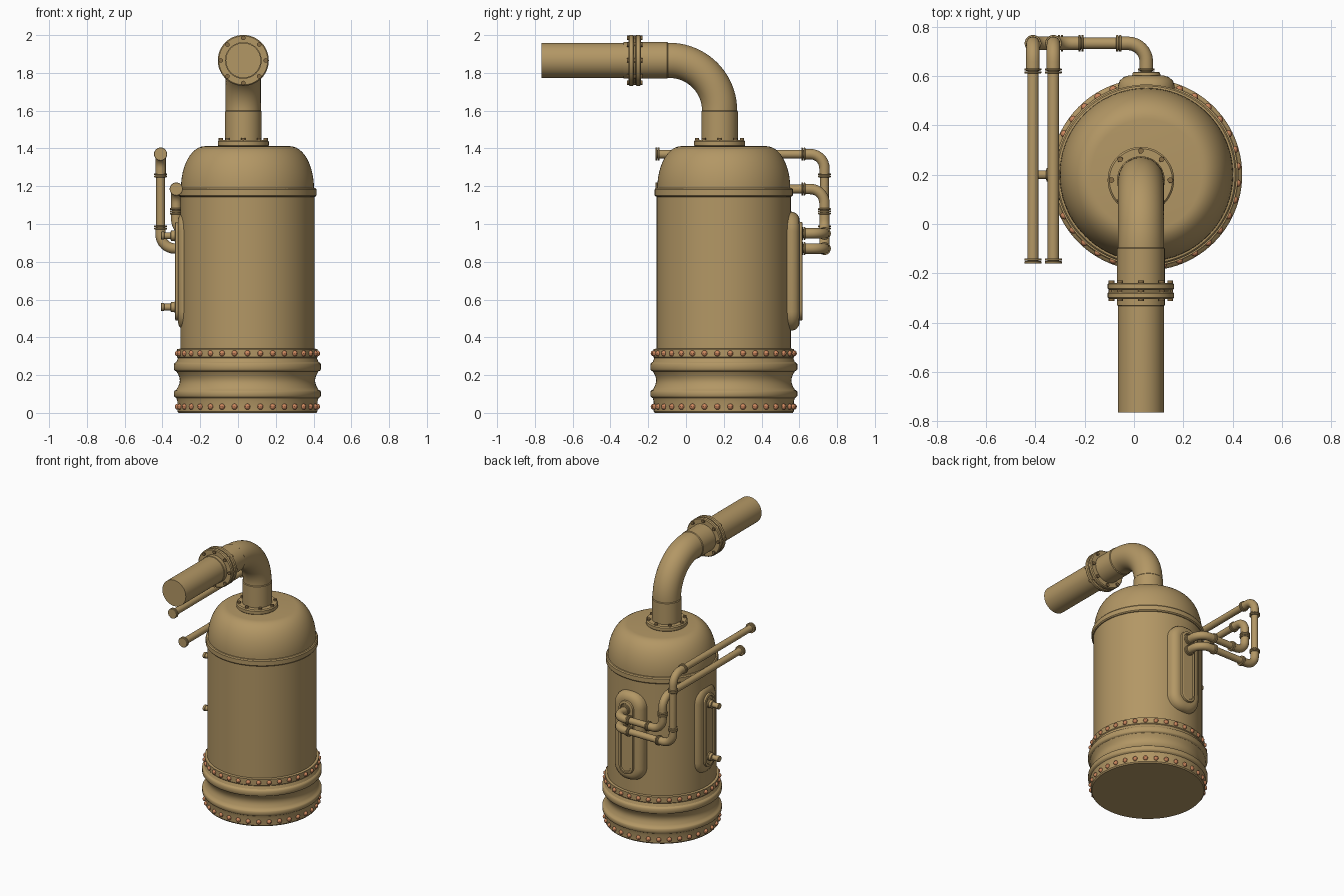
import bpy, bmesh
from math import pi, cos, sin
from mathutils import Vector, Matrix

if "Cube" in bpy.data.objects:
    bpy.data.objects.remove(bpy.data.objects["Cube"])

def material(name, color):
    m = bpy.data.materials.new(name)
    m.diffuse_color = color
    m.use_nodes = True
    m.node_tree.nodes["Principled BSDF"].inputs["Base Color"].default_value = m.diffuse_color
    return m

BRASS = material("brass", (0.45, 0.31, 0.13, 1))
COPPER = material("copper", (0.60, 0.24, 0.11, 1))
DARK = material("dark_bronze", (0.24, 0.15, 0.06, 1))
CX, CY = 0.05, 0.20            # tank axis
PX, PY, PZ = 0.028, 0.178, 1.866  # big pipe axis and height

def finish(name, bm, mat=BRASS):
    bmesh.ops.recalc_face_normals(bm, faces=bm.faces)
    me = bpy.data.meshes.new(name)
    bm.to_mesh(me)
    bm.free()
    ob = bpy.data.objects.new(name, me)
    bpy.context.collection.objects.link(ob)
    me.materials.append(mat)
    bpy.ops.object.select_all(action='DESELECT')
    ob.select_set(True)
    bpy.context.view_layer.objects.active = ob
    bpy.ops.object.shade_smooth_by_angle(angle=0.6)
    return ob

def lathe(name, profile, origin, axis=(0, 0, 1), n=32, mat=BRASS):
    """Revolve (radius, height) points around an axis and cap both ends."""
    bm = bmesh.new()
    mx = Matrix.Translation(origin) @ Vector((0, 0, 1)).rotation_difference(Vector(axis)).to_matrix().to_4x4()
    rings = [[bm.verts.new(mx @ Vector((r * cos(2*pi*i/n), r * sin(2*pi*i/n), h))) for i in range(n)]
             for r, h in profile]
    for a, b in zip(rings, rings[1:]):
        for i in range(n):
            bm.faces.new((a[i], a[(i+1) % n], b[(i+1) % n], b[i]))
    bm.faces.new(rings[0])
    bm.faces.new(rings[-1])
    return finish(name, bm, mat)

def disc(name, r, t, origin, axis=(0, 0, 1), n=32):
    b = t * 0.2
    return lathe(name, [(r-b, -t/2), (r, -t/2+b), (r, t/2-b), (r-b, t/2)], origin, axis, n)

def tube(name, pts, r, fillet, n=24, steps=8):
    """Sweep a round section along a path with filleted corners."""
    pts = [Vector(p) for p in pts]
    path = [pts[0]]
    for a, p, b in zip(pts, pts[1:], pts[2:]):
        u, v = (a-p).normalized(), (b-p).normalized()
        for i in range(steps + 1):
            t = pi/2 * i / steps
            path.append(p + u*fillet*(1-sin(t)) + v*fillet*(1-cos(t)))
    path.append(pts[-1])
    bm = bmesh.new()
    d = (path[1]-path[0]).normalized()
    side = d.orthogonal().normalized()
    rings = []
    for k, p in enumerate(path):
        nd = (path[min(k+1, len(path)-1)] - path[max(k-1, 0)]).normalized()
        side = d.rotation_difference(nd) @ side
        d = nd
        up = d.cross(side)
        rings.append([bm.verts.new(p + r*(side*cos(2*pi*i/n) + up*sin(2*pi*i/n))) for i in range(n)])
    for a, b in zip(rings, rings[1:]):
        for i in range(n):
            bm.faces.new((a[i], a[(i+1) % n], b[(i+1) % n], b[i]))
    bm.faces.new(rings[0])
    bm.faces.new(rings[-1])
    return finish(name, bm)

def panel(name, angle, shift):
    """Stepped, rounded plate on the tank side facing the given angle."""
    layers = [(.115, .315, .10, .27), (.115, .315, .10, .36), (.108, .308, .095, .382), (.09, .29, .08, .397),
              (.072, .272, .065, .402), (.058, .262, .057, .402), (.055, .26, .054, .414), (.05, .255, .049, .417),
              (.04, .245, .039, .417), (.036, .241, .035, .411)]
    bm = bmesh.new()
    rot = Matrix.Translation((CX, CY, .75)) @ Matrix.Rotation(angle, 4, 'Z')
    rings = []
    for hw, hh, c, depth in layers:
        ring = []
        for q, (sx, sz) in enumerate([(1, 1), (-1, 1), (-1, -1), (1, -1)]):
            for i in range(9):
                a = pi/2 * (q + i/8)
                ring.append(bm.verts.new(rot @ Vector((depth+shift, sx*(hw-c)+c*cos(a), sz*(hh-c)+c*sin(a)))))
        rings.append(ring)
    for a, b in zip(rings, rings[1:]):
        for i in range(len(a)):
            j = (i+1) % len(a)
            bm.faces.new((a[i], a[j], b[j], b[i]))
    bm.faces.new(rings[0])
    bm.faces.new(rings[-1])
    return finish(name, bm)

# Riveted base with two hoops and a waist
base = [(.365, 0), (.371, .008), (.371, .06), (.376, .078), (.385, .084), (.389, .09), (.389, .112), (.385, .118), (.376, .123)]
base += [(.376 - .018*sin(pi*i/8), .123 + .097*i/8) for i in range(1, 8)]
base += [(.376, .22), (.385, .224), (.389, .23), (.389, .258), (.385, .264), (.376, .27), (.368, .29), (.372, .295), (.372, .338), (.35, .341)]
lathe("tank_base", base, (CX, CY, 0), n=96)

# Tank shell, hoop and dome
lathe("tank_shell", [(.355, .32), (.355, 1.17)], (CX, CY, 0), n=96)
lathe("tank_hoop", [(.35, 1.143), (.36, 1.145), (.366, 1.152), (.366, 1.183), (.36, 1.19), (.348, 1.192)], (CX, CY, 0), n=96)
dome = [(.352, 1.17)] + [(.225 + .127*cos(pi/2*i/12), 1.19 + .222*sin(pi/2*i/12)) for i in range(13)]
lathe("tank_dome", dome, (CX, CY, 0), n=96)

# Copper rivets around the base
bm = bmesh.new()
for z in (.033, .315):
    for i in range(34):
        a = 2*pi*i/34 + pi/2
        bmesh.ops.create_uvsphere(bm, u_segments=10, v_segments=6, radius=.016,
            matrix=Matrix.Translation((CX + .371*cos(a), CY + .371*sin(a), z)))
finish("base_rivets", bm, COPPER)

# Large outlet pipe with collars and flanges
tube("outlet_pipe", [(PX, PY, 1.40), (PX, PY, PZ), (PX, -.765, PZ)], .093, .266, n=48, steps=20)
lathe("pipe_neck", [(.097, 1.44), (.097, 1.595), (.093, 1.60)], (PX, PY, 0), n=48)
lathe("pipe_sleeve", [(.093, .095), (.097, .10), (.097, .33), (.093, .332)], (PX, 0, PZ), (0, -1, 0), 48)
disc("dome_flange", .135, .036, (PX, PY, 1.427), n=48)
for k, y in enumerate((-.253, -.29)):
    disc(f"outlet_flange_{k}", .135, .029, (PX, y, PZ), (0, 1, 0), 48)
disc("outlet_gasket", .12, .03, (PX, -.271, PZ), (0, 1, 0), 48)

# Flange bolts
bm = bmesh.new()
for i in range(8):
    c, s = .119*cos(pi/4*i), .119*sin(pi/4*i)
    bmesh.ops.create_cone(bm, cap_ends=True, segments=12, radius1=.012, radius2=.011, depth=.05,
        matrix=Matrix.Translation((PX+c, PY+s, 1.431)))
    bmesh.ops.create_cone(bm, cap_ends=True, segments=12, radius1=.012, radius2=.012, depth=.084,
        matrix=Matrix.Translation((PX+c, -.271, PZ+s)) @ Matrix.Rotation(pi/2, 4, 'X'))
finish("flange_bolts", bm, DARK)

# Side plates on the back and the left
panel("back_plate", pi/2, 0)
panel("left_plate", pi, -.034)

# Two feed pipes running back, down and into the back plate
Y = .733
for tag, x, zt, zb in (("outer", -.41, 1.37, .87), ("inner", -.327, 1.185, .95)):
    n = f"{tag}_feed_"
    tube(n + "pipe", [(x, -.16, zt), (x, Y, zt), (x, Y, zb), (CX, Y, zb), (CX, .60, zb)], .023, .075)
    # thicker elbows with a joint ring at each end
    e = .112
    X0, Y0, Z0 = Vector((1, 0, 0)), Vector((0, 1, 0)), Vector((0, 0, 1))
    for k, (p, u, v) in enumerate([((x, Y, zt), -Y0, -Z0), ((x, Y, zb), Z0, X0), ((CX, Y, zb), -X0, -Y0)]):
        p = Vector(p)
        tube(f"{n}elbow_{k}", [p + u*e, p, p + v*e], .0275, .075)
        for j, w in enumerate((u, v)):
            for g in (-.006, .006):
                disc(f"{n}joint_{k}_{j}", .034, .009, p + w*(e + g), w, 24)
    for g in (0, .012):
        disc(n + "end_cap", .035, .01, (x, -.156 + g, zt), (0, 1, 0), 24)

# Short stubs on the left plate
for z in (.56, .938):
    lathe("left_stub", [(.03, .36), (.03, .385), (.027, .387), (.027, .405), (.018, .407), (.018, .44),
                        (.021, .442), (.021, .456), (.019, .458)], (CX, CY, z), (-1, 0, 0), 24)
